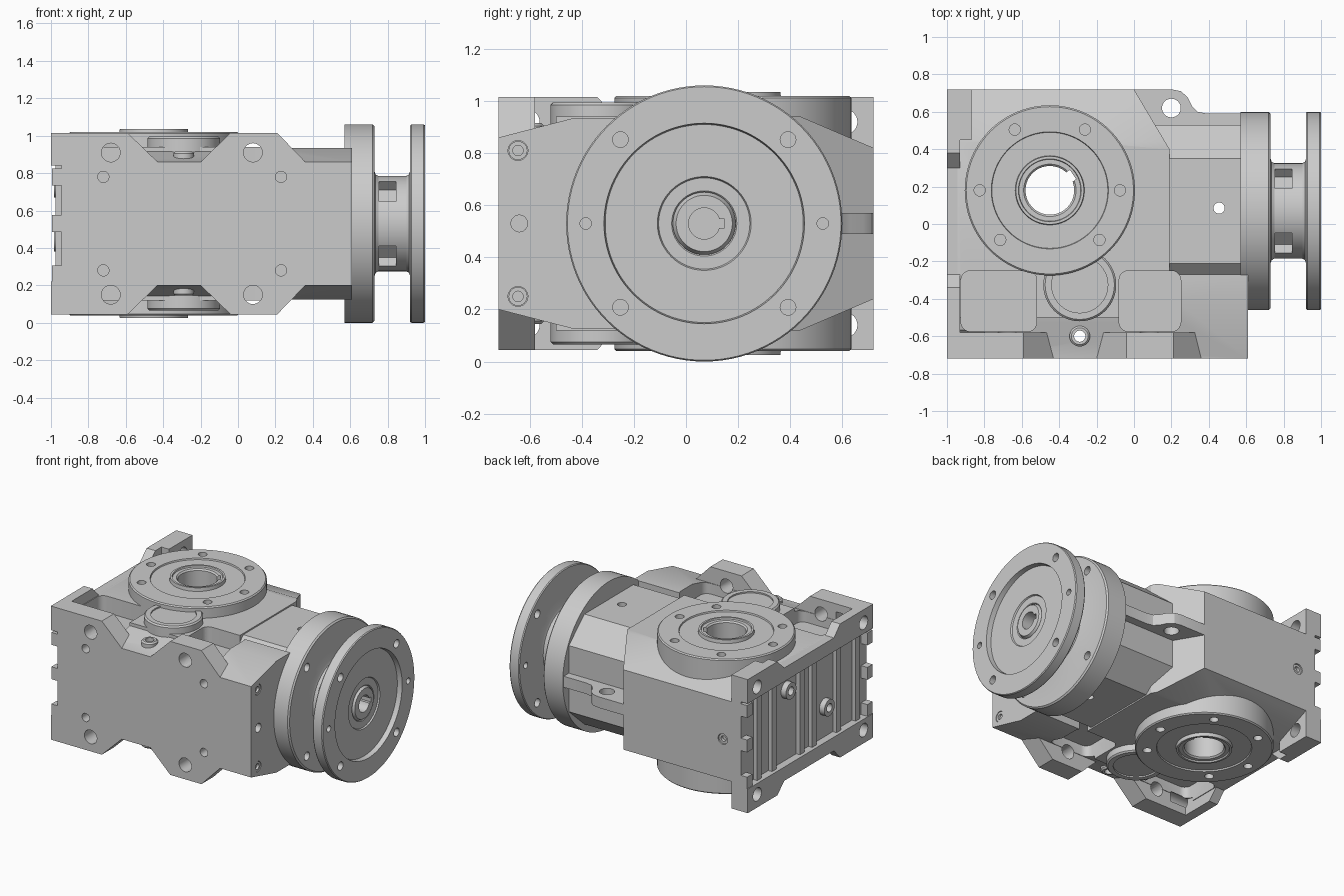
import bpy, bmesh
from math import cos, sin, pi, radians

if "Cube" in bpy.data.objects:
    bpy.data.objects.remove(bpy.data.objects["Cube"])

ZC = 0.53                      # mid plane: the housing mirrors about it
flip = lambda z: 2 * ZC - z


def place(axis, a, b, h):
    return {'x': (h, a, b), 'y': (a, h, b), 'z': (a, b, h)}[axis]


def sym(pts):
    """Close an upper outline with its mirror image below the mid plane."""
    return pts + [(a, flip(b)) for a, b in reversed(pts)]


def prism(bm, axis, pts, lo, hi):
    A = [bm.verts.new(place(axis, *p, lo)) for p in pts]
    B = [bm.verts.new(place(axis, *p, hi)) for p in pts]
    n = len(pts)
    bm.faces.new(A)
    bm.faces.new(B[::-1])
    for i in range(n):
        bm.faces.new((A[i], B[i], B[(i + 1) % n], A[(i + 1) % n]))


def rect(a0, a1, b0, b1):
    return [(a0, b0), (a1, b0), (a1, b1), (a0, b1)]


def round_rect(a0, a1, b0, b1, r):
    out = []
    corners = [(a1 - r, b1 - r), (a0 + r, b1 - r), (a0 + r, b0 + r), (a1 - r, b0 + r)]
    for k, (cx, cy) in enumerate(corners):
        out += [(cx + r * cos(pi / 2 * (k + i / 5)), cy + r * sin(pi / 2 * (k + i / 5))) for i in range(6)]
    return out


def cyl(bm, axis, c, r, lo, hi, n=32):
    prism(bm, axis, [(c[0] + r * cos(2 * pi * i / n), c[1] + r * sin(2 * pi * i / n)) for i in range(n)], lo, hi)


def lathe(bm, axis, c, prof, n=96):
    """Spin a closed (radius, height) outline round an axis."""
    rings = [[bm.verts.new(place(axis, c[0] + r * cos(2 * pi * i / n), c[1] + r * sin(2 * pi * i / n), h))
              for r, h in prof] for i in range(n)]
    m = len(prof)
    for i in range(n):
        P, Q = rings[i], rings[(i + 1) % n]
        for j in range(m):
            k = (j + 1) % m
            bm.faces.new((P[j], P[k], Q[k], Q[j]))


def make(name, build):
    bm = bmesh.new()
    build(bm)
    bmesh.ops.recalc_face_normals(bm, faces=bm.faces)
    me = bpy.data.meshes.new(name)
    bm.to_mesh(me)
    bm.free()
    ob = bpy.data.objects.new(name, me)
    bpy.context.collection.objects.link(ob)
    return ob


def activate(ob):
    bpy.ops.object.select_all(action='DESELECT')
    ob.select_set(True)
    bpy.context.view_layer.objects.active = ob


def cut(ob, cutter):
    cutter.hide_render = True
    m = ob.modifiers.new("cut", 'BOOLEAN')
    m.operation, m.solver, m.object, m.use_self = 'DIFFERENCE', 'EXACT', cutter, True
    activate(ob)
    bpy.ops.object.modifier_apply(modifier=m.name)


OUT = (-0.45, 0.18)            # output shaft axis (x, y)
INP = (0.07, ZC)               # input shaft axis (y, z)

# Housing pieces
core = make("main_housing", lambda b: prism(b, 'x', sym(
    [(-0.5, 0.94), (0.44, 0.94), (0.72, 0.82)]), -0.945, 0.19))
block = make("front_block", lambda b: prism(b, 'x', sym(
    [(-0.72, 0.86), (-0.43, 0.935), (-0.27, 0.935)]), -0.945, 0.61))
feet = make("mounting_feet", lambda b: prism(b, 'y', sym(
    [(-1, 1.015), (-0.59, 1.015), (-0.43, 0.86), (-0.2, 0.86), (-0.04, 1.015),
     (0.21, 1.015), (0.36, 0.86), (0.61, 0.86)]), -0.72, -0.58))
plate = make("end_plate", lambda b: prism(b, 'x', sym(
    [(-0.72, 1.015), (-0.34, 1.015), (-0.27, 0.94), (0.3, 0.94), (0.38, 1.015), (0.72, 1.015)]), -1, -0.93))
post = make("rear_corner_post", lambda b: prism(b, 'x', rect(0.45, 0.72, 0.045, 1.015), -1, -0.87))
neck = make("input_housing", lambda b: prism(b, 'x', sym(
    [(-0.39, 0.75), (-0.21, 0.93), (0.35, 0.93), (0.53, 0.77)]), 0.0, 0.59))
lug = make("lifting_lug", lambda b: prism(b, 'z', [
    (-0.05, 0.4), (-0.05, 0.72), (0.2, 0.72), (0.25, 0.71), (0.285, 0.68), (0.31, 0.63),
    (0.34, 0.6), (0.39, 0.59), (0.58, 0.59), (0.58, 0.4)], 0.49, 0.57))


# Holes, pockets and recesses shared by all housing pieces
def housing_cuts(b):
    cyl(b, 'z', OUT, 0.3, -0.1, 1.2, 48)
    for c, r in (((0.2, 0.62), 0.05), ((0.455, 0.085), 0.03), ((-0.29, -0.6), 0.03)):
        cyl(b, 'z', c, r, -0.1, 1.2)
    for x0, x1 in ((-0.925, -0.52), (-0.08, 0.25)):
        pocket = round_rect(x0, x1, -0.575, -0.25, 0.05)
        prism(b, 'z', pocket, 0.82, 1.2)
        prism(b, 'z', pocket, -0.2, flip(0.82))
    for m in (lambda z: z, flip):
        for x in (-0.68, 0.08):
            cyl(b, 'y', (x, m(0.91)), 0.05, -0.8, -0.56)
        for x in (-0.72, 0.23):
            cyl(b, 'y', (x, m(0.78)), 0.03, -0.8, -0.65)
        for y in (-0.61, 0.61):
            cyl(b, 'x', (y, m(0.92)), 0.048, -1.1, -0.8)
        cyl(b, 'x', (-0.645, m(0.81)), 0.038, 0.59, 0.7)
    cyl(b, 'x', (-0.64, ZC), 0.032, 0.55, 0.7)
    cyl(b, 'y', (-0.8, ZC), 0.038, 0.69, 0.8)
    prism(b, 'x', rect(-0.8, 0.8, 0.22, 0.84), -1.1, -0.945)


cutter = make("housing_cutter", housing_cuts)
wedge = make("corner_cutter", lambda b: prism(b, 'z', [(0, 0.72), (0.19, 0.4), (0.4, 0.4), (0.4, 0.9), (0, 0.9)], -0.1, 1.2))
cut(core, wedge)
housing = [core, block, feet, plate, post, neck, lug]
for ob in housing:
    cut(ob, cutter)


# Ribs, edge pads and screw bosses on the recessed end face
def end_details(b):
    for y in (-0.58, -0.36, -0.08, 0.06, 0.38, 0.55):
        prism(b, 'x', rect(y - 0.025, y + 0.025, 0.2, 0.86), -0.975, -0.93)
    for y in (-0.69, 0.69):
        for z in (0.26, ZC, 0.78):
            prism(b, 'x', rect(y - 0.03, y + 0.03, z - 0.045, z + 0.045), -0.995, -0.93)
    for c in ((0.2, 0.73), (-0.24, 0.44)):
        lathe(b, 'x', c, [(0.03, -0.93), (0.06, -0.93), (0.06, -0.985), (0.03, -0.985)], 32)


parts = housing + [make("end_face_ribs", end_details)]


# Output flange with hollow shaft, bolt holes on both faces and a keyway
def output_profile(b):
    half = [(0.13, 1.015), (0.14, 1.025), (0.165, 1.025), (0.168, 1.035), (0.182, 1.035), (0.185, 1.01),
            (0.31, 1.01), (0.313, 1.02), (0.447, 1.02), (0.455, 1.012)]
    lathe(b, 'z', OUT, sym(half))


def output_holes(b):
    for a in (0, 60, 120, 180, 225, 315):
        c = (OUT[0] + 0.375 * cos(radians(a)), OUT[1] + 0.375 * sin(radians(a)))
        cyl(b, 'z', c, 0.03, 0.95, 1.2, 24)
        cyl(b, 'z', c, 0.03, -0.2, flip(0.95), 24)
    u, w = (cos(0.6), sin(0.6)), 0.03
    prism(b, 'z', [(OUT[0] + u[0] * r - u[1] * s, OUT[1] + u[1] * r + u[0] * s)
                   for r, s in ((0.1, -w), (0.15, -w), (0.15, w), (0.1, w))], -0.2, 1.2)


output = make("output_flange", output_profile)
cut(output, make("output_cutter", output_holes))


# Input flange pair joined by a windowed neck
def input_profile(b):
    lathe(b, 'x', INP, [
        (0.12, 0.57), (0.53, 0.57), (0.53, 0.72), (0.52, 0.73), (0.28, 0.73), (0.263, 0.736), (0.255, 0.75),
        (0.255, 0.9), (0.263, 0.914), (0.28, 0.92), (0.525, 0.92), (0.53, 0.927), (0.53, 0.993), (0.525, 1.0),
        (0.385, 1.0), (0.38, 0.965), (0.18, 0.965), (0.175, 0.955), (0.125, 0.955), (0.12, 0.95)])


def input_holes(b):
    for k in range(4):
        a = pi / 4 + k * pi / 2
        u = (cos(a), sin(a))
        c = (INP[0] + 0.455 * u[0], INP[1] + 0.455 * u[1])
        cyl(b, 'x', c, 0.03, 0.85, 1.1, 24)
        cyl(b, 'x', c, 0.03, 0.66, 0.8, 24)
        prism(b, 'x', [(INP[0] + u[0] * r - u[1] * s, INP[1] + u[1] * r + u[0] * s)
                       for r, s in ((0.18, -0.075), (0.35, -0.075), (0.35, 0.075), (0.18, 0.075))], 0.755, 0.845)
    for s in (-1, 1):
        cyl(b, 'x', (INP[0] + s * 0.455, ZC), 0.022, 0.85, 1.1, 24)


inp = make("input_flange", input_profile)
cut(inp, make("input_cutter", input_holes))
hub = make("input_hub", lambda b: lathe(b, 'x', INP, [(0.06, 0.6), (0.121, 0.6), (0.121, 0.94), (0.108, 0.965), (0.06, 0.965)], 48))
cut(hub, make("key_cutter", lambda b: prism(b, 'x', rect(0.11, 0.148, ZC - 0.018, ZC + 0.018), 0.55, 1.1)))
parts += [output, inp, hub]


# Inspection covers, plugs and screw collars, top and bottom
def cover(b):
    for m in (lambda z: z, flip):
        lathe(b, 'z', (-0.29, -0.325), [(0.15, m(0.84)), (0.195, m(0.84)), (0.195, m(0.985)),
                                        (0.185, m(0.995)), (0.15, m(0.995))], 64)
        cyl(b, 'z', (-0.29, -0.325), 0.15, *sorted((m(0.84), m(0.985))), n=64)


def plugs(b):
    for m in (lambda z: z, flip):
        lathe(b, 'z', (-0.29, -0.6), [(0.03, m(0.84)), (0.055, m(0.84)), (0.055, m(0.905)),
                                      (0.045, m(0.915)), (0.03, m(0.915))], 32)
        lathe(b, 'x', (-0.645, m(0.81)), [(0.02, 0.58), (0.036, 0.58), (0.036, 0.606), (0.02, 0.606)], 24)
    lathe(b, 'y', (-0.8, ZC), [(0.02, 0.67), (0.036, 0.67), (0.036, 0.712), (0.02, 0.712)], 24)


parts += [make("inspection_covers", cover), make("screw_plugs", plugs)]

# Smooth round walls, keep edges crisp, drop the cutters
for ob in parts:
    activate(ob)
    bpy.ops.object.shade_smooth_by_angle(angle=radians(25))
for ob in [o for o in bpy.data.objects if o.hide_render]:
    bpy.data.objects.remove(ob)
